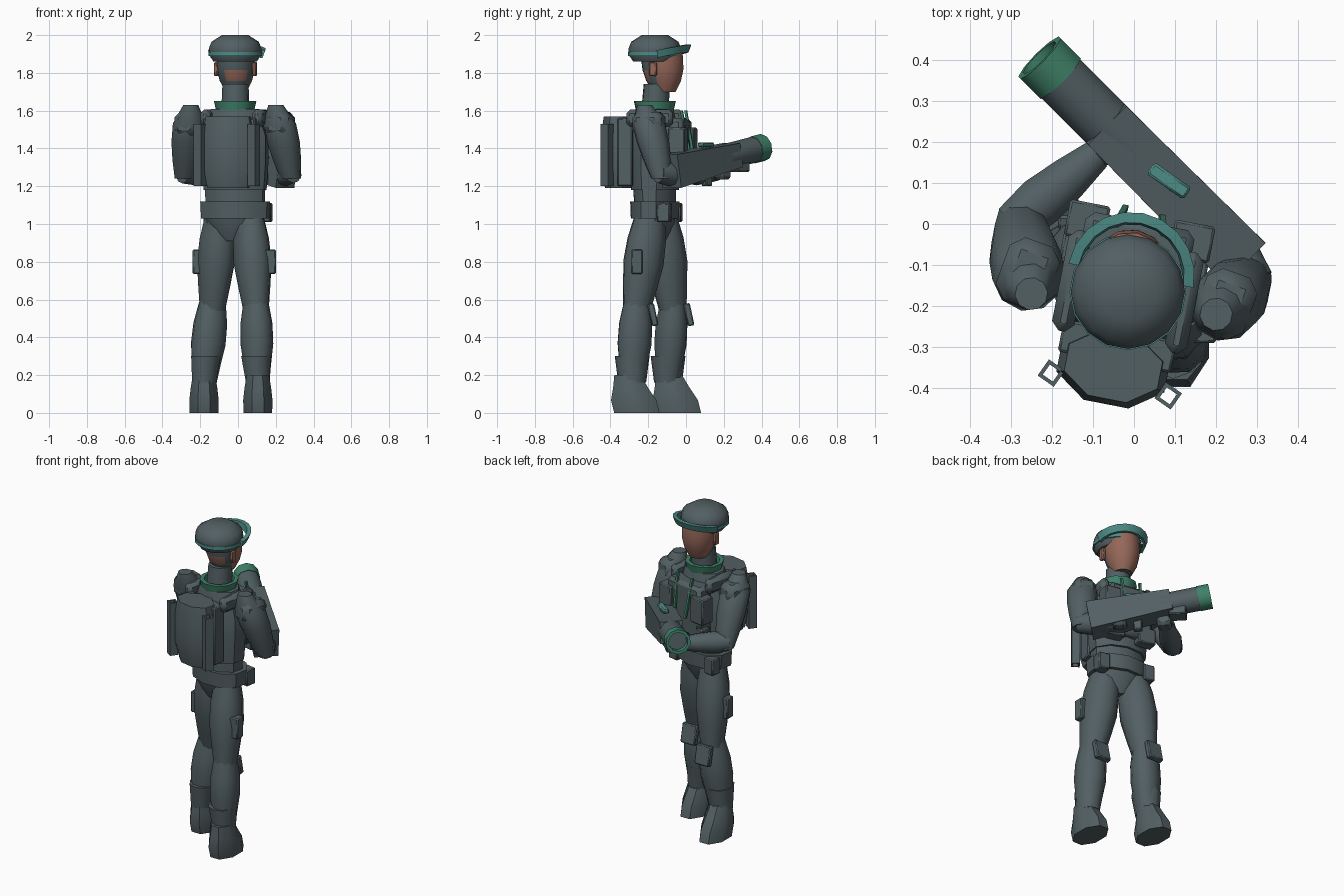
import bpy, bmesh
from math import sin, cos, pi, radians, sqrt
from mathutils import Vector, Matrix

cube = bpy.data.objects.get("Cube")
if cube:
    bpy.data.objects.remove(cube, do_unlink=True)

TURN = radians(-11)                      # twist of the upper body
ACROSS = radians(-45)                    # heading of the launcher
SIDEWAYS = Vector((cos(TURN), sin(TURN), 0))
AHEAD = Vector((-sin(TURN), cos(TURN), 0))
UP = Vector((0, 0, 1))
SPINE = Vector((-.015, -.165, 0))
SIDES = (("left", 1), ("right", -1))
made = []


def material(name, red, green, blue):
    colour = (red, green, blue, 1)
    made_material = bpy.data.materials.new(name)
    made_material.use_nodes = True
    made_material.diffuse_color = colour
    shader = made_material.node_tree.nodes["Principled BSDF"]
    shader.inputs["Base Color"].default_value = colour
    return made_material


SLATE = material("slate grey", .085, .115, .125)
SKIN = material("skin", .3, .135, .1)
GREEN = material("green", .05, .22, .14)
TEAL = material("teal", .075, .26, .24)


def body(side, ahead, height):
    """Point measured from the spine in the twisted upper body."""
    return SPINE + SIDEWAYS * side + AHEAD * ahead + UP * height


def finish(name, bm, *materials):
    bmesh.ops.recalc_face_normals(bm, faces=bm.faces)
    mesh = bpy.data.meshes.new(name)
    bm.to_mesh(mesh)
    bm.free()
    for entry in materials:
        mesh.materials.append(entry)
    part = bpy.data.objects.new(name, mesh)
    bpy.context.collection.objects.link(part)
    made.append(part)


def loft(name, start, end, radii, materials=(SLATE,), depth=1, sides=10,
         yaw=TURN, steps=None, rule=None):
    """Skin from start to end over evenly spaced radii, or at the given steps."""
    start, end = Vector(start), Vector(end)
    axis = (end - start).normalized()
    if axis.z > .9:                      # upright parts keep level rings
        axis, u = UP, Vector((cos(yaw), sin(yaw), 0))
    else:
        u = axis.cross(UP).normalized()
    v = u.cross(axis)
    corner = sqrt(2) if sides == 4 else 1
    angles = [2 * pi * (i + .5) / sides for i in range(sides)]
    bm = bmesh.new()
    rows = []
    for i, radius in enumerate(radii):
        wide, deep = radius if isinstance(radius, tuple) else (radius, radius * depth)
        centre = start.lerp(end, steps[i] if steps else i / (len(radii) - 1))
        rows.append([bm.verts.new(centre + corner * (u * wide * cos(a) + v * deep * sin(a)))
                     for a in angles])
    for low, high in zip(rows, rows[1:]):
        for i in range(sides):
            bm.faces.new((low[i - 1], low[i], high[i], high[i - 1]))
    if steps:                            # hollow parts end where they began
        bmesh.ops.remove_doubles(bm, verts=bm.verts, dist=.0001)
    else:
        bm.faces.new(rows[0])
        bm.faces.new(rows[-1])
    if rule:
        for face in bm.faces:
            face.material_index = rule(face.calc_center_median())
    finish(name, bm, *materials)


def hollow(name, start, end, outer, inner, colour=SLATE, flare=0, **options):
    loft(name, start, end, (inner, outer, outer + flare, inner + flare, inner), (colour,),
         steps=(0, 0, 1, 1, 0), **options)


def box(name, centre, size, colour=SLATE, yaw=TURN, tilt=0, bevel=.006):
    bm = bmesh.new()
    place = (Matrix.Translation(centre) @ Matrix.Rotation(yaw, 4, 'Z')
             @ Matrix.Rotation(tilt, 4, 'X') @ Matrix.Diagonal((*size, 1)))
    bmesh.ops.create_cube(bm, size=1, matrix=place)
    bmesh.ops.bevel(bm, geom=bm.edges[:], offset=bevel, segments=1, affect='EDGES')
    finish(name, bm, colour)


# Legs, boots, knee pads and thigh pouches
def leg(name, side, hip, knee, foot, pouch, splay):
    def spot(out, y, z):
        return Vector((side * out - .02, y, z))

    ankle = knee - .025
    loft(name + "_thigh", spot(.08, hip, 1.04), spot(.115, knee, .55),
         (.075, .095, .1, .085, .068), depth=1.12, yaw=0)
    loft(name + "_shin", spot(.115, knee, .58), spot(splay, ankle, .15),
         (.067, .084, .086, .072, .06), depth=1.1, yaw=0)
    loft(name + "_boot_cuff", spot(splay, ankle, .16), spot(splay - .01, ankle, .3),
         (.066, .082), depth=1.12, yaw=0)
    loft(name + "_boot", spot(splay, foot, 0), spot(splay, foot - .05, .2),
         ((.082, .13), (.084, .13), (.076, .1), (.064, .075)), yaw=0, sides=8)
    box(name + "_knee_pad", spot(.115, knee + .085, .52), (.1, .035, .12),
        yaw=0, tilt=radians(12))
    box(name + "_thigh_pouch", spot(.19, pouch, .8), (.06, .06, .13), yaw=0)


leg("left", 1, hip=-.19, knee=-.26, foot=-.26, pouch=-.26, splay=.125)
leg("right", -1, hip=-.13, knee=-.07, foot=-.04, pouch=-.1, splay=.16)

# Pelvis, waist and belt
loft("pelvis", body(-.01, 0, .91), body(0, 0, 1.1), (.08, .15, .17), depth=.7)
loft("waist", body(0, 0, 1.05), body(0, 0, 1.24), (.16, .165), depth=.7)
loft("belt", body(0, 0, 1.03), body(0, 0, 1.12), (.185, .19), depth=.7)

# Chest, vest, straps and packed gear, mirrored about the spine
loft("chest", body(0, 0, 1.18), body(0, 0, 1.61), (.17, .18, .18, .13), depth=.76)
box("vest_front", body(0, .12, 1.4), (.27, .11, .32), bevel=.02)
for name, side in SIDES:
    box(name + "_hip_pouch", body(side * .145, .08, 1.06), (.07, .07, .1))
    box(name + "_vest_pouch", body(side * .13, .15, 1.43), (.1, .09, .16))
    box(name + "_lower_pouch", body(side * .1, .14, 1.26), (.11, .07, .1))
    box(name + "_shoulder_strap", body(side * .14, 0, 1.56), (.055, .25, .09), bevel=.02)
    loft(name + "_cable", body(side * .045, .2, 1.36), body(side * .06, .155, 1.6),
         (.007, .007), (GREEN,), sides=4)
    hollow(name + "_pack_tube", body(side * .145, -.23, 1.2), body(side * .145, -.23, 1.53),
           .024, .015, sides=4, yaw=radians(-35))
    box(name + "_ear", body(side * .103, .01, 1.82), (.022, .04, .075), SKIN)

# Backpack
loft("backpack", body(0, -.185, 1.19), body(0, -.185, 1.57),
     (.115, .145, .145, .145, .125), depth=.7, sides=8)
box("backpack_frame", body(0, -.135, 1.38), (.28, .08, .36))

# Collar and neck
hollow("collar", body(0, 0, 1.57), body(0, 0, 1.65), .095, .07, GREEN, flare=.018)
loft("neck", body(0, 0, 1.58), body(0, .01, 1.74), (.075, .07))


# Head, with bare face and nape
def bare_skin(centre):
    offset = centre - SPINE
    ahead, aside = offset.dot(AHEAD), offset.dot(SIDEWAYS)
    face = ahead > .03 and centre.z > 1.71
    nape = ahead < 0 and abs(aside) < .06 and 1.75 < centre.z < 1.8
    return int(face or nape)


loft("head", body(-.005, .05, 1.7), body(-.005, .035, 1.93), (.055, .085, .1, .103, .1),
     (SLATE, SKIN), depth=1.1, sides=14, rule=bare_skin)

# Cap and strap
loft("cap", body(0, 0, 1.86), body(0, 0, 2), (.115, .138, .139, .125, .07), sides=16)
hollow("goggle_strap", body(0, 0, 1.89), body(0, 0, 1.91), .142, .13, TEAL, sides=16)

# Goggles as a slanted band that rises toward the brow
bm = bmesh.new()
rows = []
for i in range(11):
    angle = pi * i / 10
    outward = SIDEWAYS * cos(angle) + AHEAD * sin(angle)
    rise = 1.88 + .03 * sin(angle)
    rows.append([bm.verts.new(body(0, .04, rise + lift) + outward * reach)
                 for reach, lift in ((.125, 0), (.14, 0), (.155, .04), (.13, .04))])
for here, there in zip(rows, rows[1:]):
    for j in range(4):
        bm.faces.new((here[j], here[j - 1], there[j - 1], there[j]))
bm.faces.new(rows[0])
bm.faces.new(rows[-1])
finish("goggles", bm, TEAL)


# Arms, shoulder pads and hands
def arm(name, shoulder, elbow, wrist):
    shoulder, elbow, wrist = Vector(shoulder), Vector(elbow), Vector(wrist)
    reach = (wrist - elbow).normalized()
    loft(name + "_upper_arm", elbow - UP * .03, shoulder,
         (.055, .075, .088, .088, .04), sides=10)
    loft(name + "_forearm", elbow - reach * .02, wrist, (.055, .065, .055, .04))
    box(name + "_shoulder_pad", shoulder.lerp(elbow, .28), (.13, .16, .13),
        yaw=radians(-20), bevel=.03)
    box(name + "_hand", wrist + reach * .03, (.08, .08, .07), yaw=-ACROSS, bevel=.015)


arm("left", (.2, -.22, 1.63), (.28, -.13, 1.27), (.17, .03, 1.25))
arm("right", (-.25, -.17, 1.63), (-.28, .01, 1.27), (-.09, .17, 1.27))

# Launcher: flared housing, tube, open muzzle, grips and sight
REAR, TIP = Vector((.26, -.085, 1.28)), Vector((-.23, .405, 1.405))


def along(fraction):
    return REAR.lerp(TIP, fraction)


loft("launcher_housing", REAR, along(.68), ((.07, .09), (.066, .064)), sides=4)
loft("launcher_tube", along(.5), along(.94), (.07, .07))
hollow("launcher_muzzle", along(.9), TIP, .073, .056, GREEN)
box("front_bracket", along(.73) - UP * .045, (.1, .09, .1), yaw=ACROSS)
box("launcher_grip", along(.4) - UP * .08, (.05, .04, .1), yaw=ACROSS)
box("sight_mount", (.085, .105, 1.39), (.05, .03, .05), yaw=ACROSS)
box("sight", (.085, .105, 1.42), (.11, .035, .025), TEAL, yaw=radians(-35))

# Soft shading with crisp edges
bpy.ops.object.select_all(action='DESELECT')
for part in made:
    part.select_set(True)
bpy.context.view_layer.objects.active = made[0]
bpy.ops.object.shade_smooth_by_angle(angle=radians(40))
